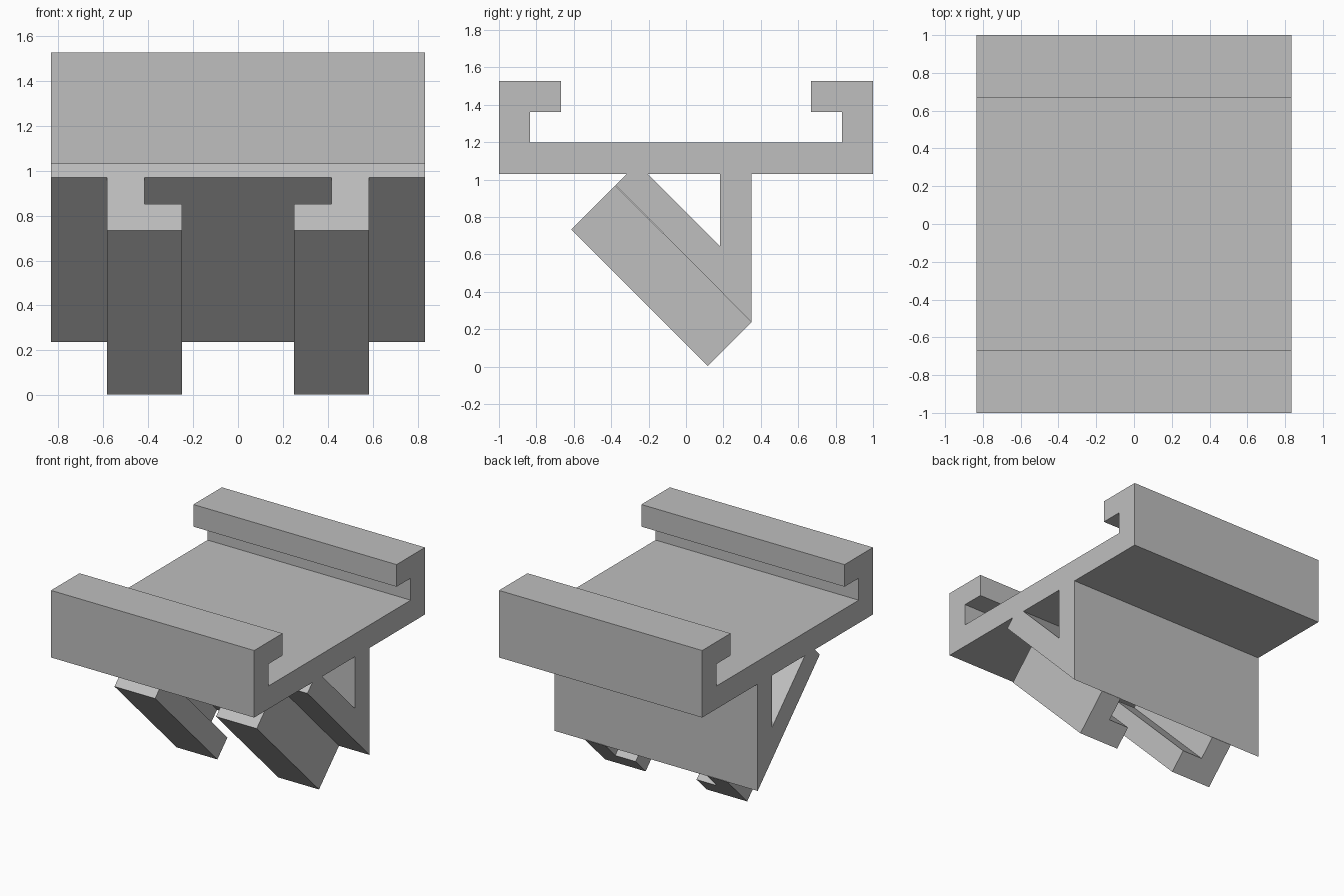
import bpy, bmesh
from mathutils import Matrix, Vector

if "Cube" in bpy.data.objects:
    bpy.data.objects.remove(bpy.data.objects["Cube"])

grey = bpy.data.materials.new("light grey")
grey.use_nodes = True
colour = (0.52, 0.52, 0.52, 1)
grey.diffuse_color = colour
grey.node_tree.nodes["Principled BSDF"].inputs["Base Color"].default_value = colour


def prism(name, loops, half_length, u, v, origin):
    """Extrude filled outlines (inner loops are holes) both ways from the u-v plane."""
    curve = bpy.data.curves.new(name, "CURVE")
    curve.dimensions = "2D"
    curve.fill_mode = "BOTH"
    curve.extrude = half_length
    for loop in loops:
        spline = curve.splines.new("POLY")
        spline.points.add(len(loop) - 1)
        for point, (a, b) in zip(spline.points, loop):
            point.co = (a, b, 0, 1)
        spline.use_cyclic_u = True
    temp = bpy.data.objects.new(name + "_outline", curve)
    bpy.context.collection.objects.link(temp)
    bpy.context.view_layer.update()
    mesh = bpy.data.meshes.new_from_object(temp)
    bpy.data.objects.remove(temp)

    # Orient the prism and clean up its mesh
    u, v = Vector(u).normalized(), Vector(v).normalized()
    frame = Matrix((u, v, u.cross(v))).transposed().to_4x4()
    mesh.transform(Matrix.Translation(origin) @ frame)
    bm = bmesh.new()
    bm.from_mesh(mesh)
    bmesh.ops.remove_doubles(bm, verts=bm.verts, dist=0.0001)
    bmesh.ops.dissolve_limit(bm, angle_limit=0.01, verts=bm.verts, edges=bm.edges)
    bmesh.ops.recalc_face_normals(bm, faces=bm.faces)
    for face in bm.faces:
        face.smooth = False
    bm.to_mesh(mesh)
    bm.free()
    mesh.name = name
    mesh.materials.clear()
    mesh.materials.append(grey)
    obj = bpy.data.objects.new(name, mesh)
    bpy.context.collection.objects.link(obj)
    return obj


# Tray with hooked rims, braced underneath by a wall and a sloping plate
rim = [(1, 1.03), (1, 1.527), (0.667, 1.527), (0.667, 1.363), (0.833, 1.363), (0.833, 1.2)]
other_rim = [(-y, z) for y, z in reversed(rim)]
brace = [(-0.318, 1.03), (-0.377, 0.971), (0.35, 0.238), (0.35, 1.03)]
opening = [(-0.203, 1.03), (0.182, 0.645), (0.182, 1.03)]
prism("tray_and_brace", [rim + other_rim + brace, opening], 0.833,
      (0, 1, 0), (0, 0, 1), (0, 0, 0))

# Pair of L-shaped rails under the sloping plate, lips turned inward
rail = [(0.583, 0), (0.583, 0.333), (0.25, 0.333), (0.25, 0.167), (0.417, 0.167), (0.417, 0)]
for name, side in (("left_rail", 1), ("right_rail", -1)):
    prism(name, [[(side * x, d) for x, d in rail]], 0.516,
          (1, 0, 0), (0, -1, -1), (0, -0.0135, 0.6045))
